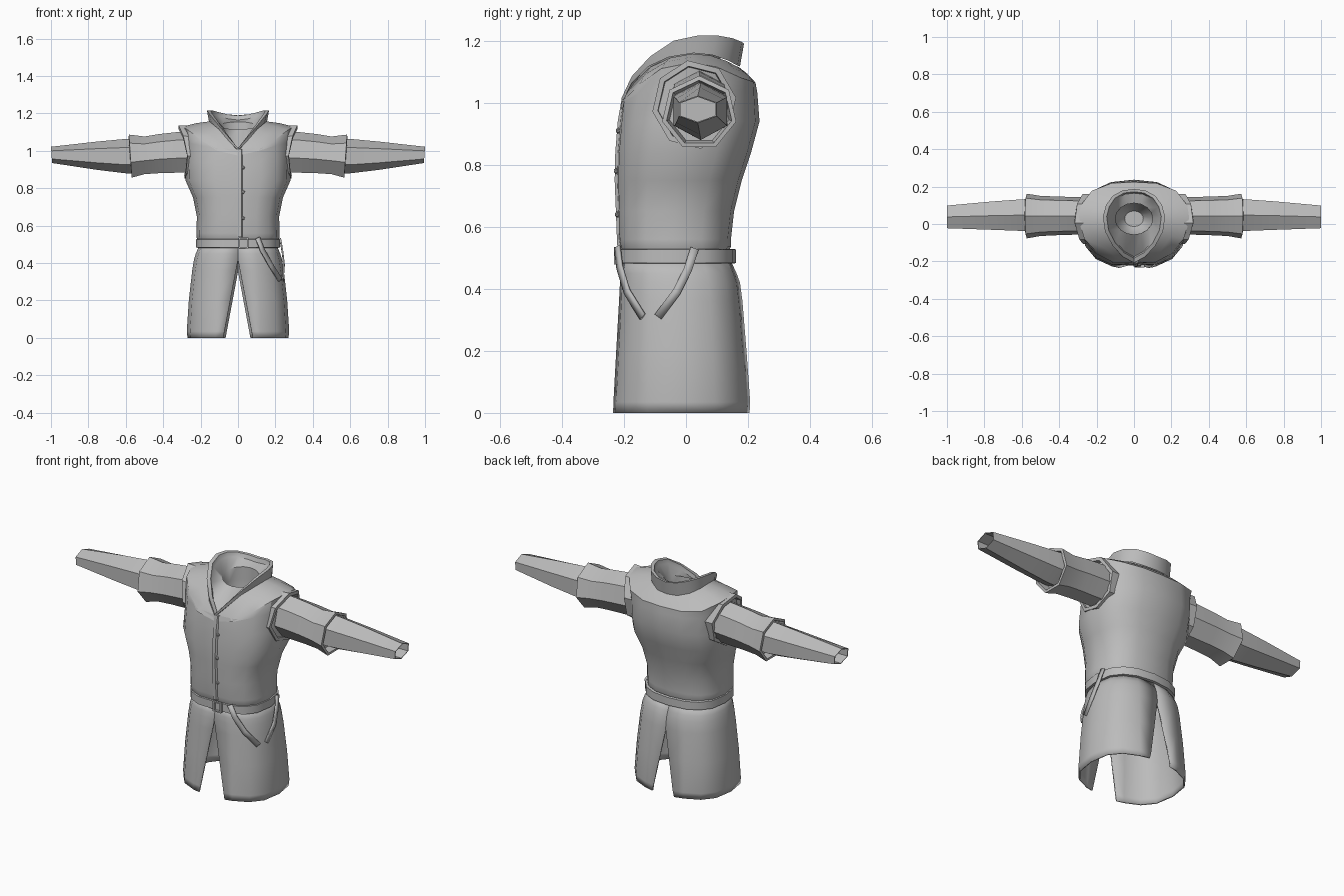
import bpy, bmesh, math
from mathutils import Vector

if "Cube" in bpy.data.objects:
    bpy.data.objects.remove(bpy.data.objects["Cube"])

cloth = bpy.data.materials.new("grey_cloth")
cloth.diffuse_color = (0.5, 0.5, 0.5, 1)
cloth.use_nodes = True
cloth.node_tree.nodes["Principled BSDF"].inputs["Base Color"].default_value = cloth.diffuse_color


def finish(name, bm, angle=32):
    bmesh.ops.recalc_face_normals(bm, faces=bm.faces)
    me = bpy.data.meshes.new(name)
    bm.to_mesh(me)
    bm.free()
    ob = bpy.data.objects.new(name, me)
    bpy.context.collection.objects.link(ob)
    me.materials.append(cloth)
    bpy.ops.object.select_all(action='DESELECT')
    ob.select_set(True)
    bpy.context.view_layer.objects.active = ob
    bpy.ops.object.shade_smooth_by_angle(angle=math.radians(angle))
    return ob


def loft(name, rings, closed=True, cap_start=False, cap_end=False, loop=False, angle=32):
    """Skin a list of equal-length point rings."""
    bm = bmesh.new()
    vs = [[bm.verts.new(p) for p in r] for r in rings]
    n = len(vs[0])
    pairs = list(zip(vs, vs[1:])) + ([(vs[-1], vs[0])] if loop else [])
    for a, b in pairs:
        for i in range(n if closed else n - 1):
            j = (i + 1) % n
            bm.faces.new((a[i], a[j], b[j], b[i]))
    if cap_start:
        bm.faces.new(vs[0])
    if cap_end:
        bm.faces.new(vs[-1])
    return finish(name, bm, angle)


def solidify(ob, t, offset=-1):
    m = ob.modifiers.new("thickness", 'SOLIDIFY')
    m.thickness, m.offset = t, offset


def half(hw, yf, yb, z, dent=0.008):
    """Nine points from front centre to back centre on the +x side."""
    c, r = (yf + yb) / 2, (yb - yf) / 2
    pts = []
    for i in range(9):
        a = math.pi * i / 8
        co = math.cos(a)
        y = c - r * math.copysign(abs(co) ** 0.75, co)
        x = hw * abs(math.sin(a)) ** 0.85 if 0 < i < 8 else 0
        pts.append((x, y + (dent if i == 0 else 0), z))
    return pts


def full(h):
    return h + [(-x, y, z) for x, y, z in h[7:0:-1]]


def mix(a, b, t, lift=0):
    return [tuple(Vector(p).lerp(Vector(q), t) + Vector((0, 0, lift))) for p, q in zip(a, b)]


# Vest torso: waist to shoulders to neck seam
shoulder = [(0, -.207, .975), (.11, -.208, 1.0), (.2, -.15, 1.06), (.265, -.08, 1.11), (.297, .02, 1.13),
            (.285, .10, 1.115), (.225, .178, 1.08), (.12, .218, 1.067), (0, .224, 1.065)]
neck = [(0, -.2, 1.0), (.055, -.17, 1.06), (.1, -.115, 1.115), (.135, -.05, 1.145), (.15, .02, 1.158),
        (.145, .08, 1.152), (.115, .13, 1.135), (.06, .162, 1.118), (0, .17, 1.115)]
torso = [half(.205, -.205, .13, .50), half(.222, -.22, .145, .537), half(.222, -.224, .145, .56),
         half(.22, -.226, .155, .65), half(.24, -.23, .18, .75), half(.28, -.228, .21, .84),
         half(.278, -.22, .237, .94), half(.28, -.208, .232, 1.02)]
torso[-1] = mix(torso[-1], shoulder, .25)
torso += [shoulder, mix(shoulder, neck, .5, .004), neck]
loft("vest_torso", [full(h) for h in torso], cap_start=True)

# Standing collar with V front and inner neckline
base = [(x * 1.04, y - .006 if y < 0 else y + .004, z + .002) for x, y, z in neck]
top = [(0, -.208, 1.015), (.06, -.175, 1.085), (.115, -.115, 1.15), (.155, -.04, 1.2), (.166, .04, 1.217),
       (.15, .1, 1.217), (.115, .15, 1.208), (.06, .18, 1.196), (0, .187, 1.19)]
inner = [(x * .88, y * .9 + .004, z - .002) for x, y, z in top]
inner2 = [(x * .84, y * .86 + .004, z - .025) for x, y, z in top]
hole = []
for i in range(9):
    a = math.pi * i / 8
    hole.append((.1 * math.sin(a) if 0 < i < 8 else 0, .028 - .084 * math.cos(a), 1.135 - .02 * math.cos(a)))
deep = [(x * 1.02, y, z - .07) for x, y, z in hole]
deep2 = [(x * .95, y, z - .2) for x, y, z in hole]
bowl = [(x * .5, .014 + y * .5, .87) for x, y, z in hole]
loft("collar", [full(h) for h in (base, top, inner, inner2, hole, deep, deep2, bowl)], cap_end=True, angle=45)

# Skirt: two panels, open at the front and back slits
profile = [(.50, .205, -.205, .14), (.45, .226, -.213, .163), (.42, .235, -.217, .174), (.36, .245, -.22, .182),
           (.2, .263, -.229, .195), (.035, .274, -.238, .207), (.0, .27, -.239, .205)]
for side, label in ((1, "right"), (-1, "left")):
    rows = []
    for z, hw, yf, yb in profile:
        h = half(hw, yf, yb, z, .004)
        h[0] = (max(0, .08 * (1 - z / .42)), h[0][1], z)
        h[8] = (max(0, .068 * (1 - z / .36)), h[8][1], z)
        rows.append([(x * side, y, zz) for x, y, zz in h])
    ob = loft("skirt_panel_" + label, rows, closed=False)
    # inward thickness: make sure the normals face outward
    mid = max(ob.data.polygons, key=lambda p: p.center.x * side)
    if mid.normal.x * side < 0:
        ob.data.flip_normals()
    solidify(ob, .008)

# Belt
belt = []
for (hw, yf, yb), z in (((.21, -.21, .148), .481), ((.224, -.226, .162), .483),
                        ((.224, -.226, .162), .527), ((.21, -.21, .148), .529)):
    belt.append(full(half(hw, yf, yb, z)))
loft("belt", belt, loop=True)


def box(name, c, s):
    bm = bmesh.new()
    bmesh.ops.create_cube(bm, size=1)
    for v in bm.verts:
        v.co = Vector([c[k] + v.co[k] * s[k] for k in range(3)])
    return finish(name, bm)


# Buckle frame
for k, (dx, dz, sx, sz) in enumerate(((-.022, 0, .008, .055), (.022, 0, .008, .055),
                                      (0, .025, .05, .007), (0, -.025, .05, .007))):
    box("buckle_bar_%d" % k, (.03 + dx, -.226, .507 + dz), (sx, .012, sz))

# Front placket edge and buttons
line = [(.54, -.217), (.65, -.221), (.75, -.225), (.84, -.223), (.94, -.215), (1.01, -.203)]
loft("placket", [[(-.002, y - .003, z), (.018, y - .005, z), (.026, y + .006, z), (-.002, y + .006, z)]
                 for z, y in line], cap_start=True, cap_end=True)
for k, (z, y) in enumerate(((.91, -.219), (.78, -.226), (.64, -.222))):
    bm = bmesh.new()
    bmesh.ops.create_icosphere(bm, subdivisions=1, radius=.01)
    for v in bm.verts:
        v.co = Vector((v.co.x + .028, v.co.y * .8 + y, v.co.z + z))
    finish("button_%d" % k, bm)


# Hanging belt straps: ribbons of even width
def strap(name, pts, normal, w=.027):
    pts = [Vector(p) for p in pts]
    rows = []
    for i, p in enumerate(pts):
        d = (pts[min(i + 1, len(pts) - 1)] - pts[max(i - 1, 0)]).normalized()
        s = d.cross(Vector(normal)).normalized() * w / 2
        rows.append([p - s, p + s])
    solidify(loft(name, rows, closed=False), .008, 0)


strap("front_strap", [(.105, -.222, .535), (.13, -.214, .47), (.175, -.19, .39), (.225, -.14, .31)], (.6, -.8, 0))
strap("side_strap", [(.226, .028, .53), (.238, .005, .46), (.246, -.03, .39), (.24, -.09, .31)], (1, 0, 0))


# Arms: armhole rim, wide upper sleeve, narrow forearm sleeve
def ring(x, y0, y1, z0, z1, n, phase=0.0, lean=0.0, k=1.0, bend=0.0):
    pts = []
    for i in range(n):
        a = 2 * math.pi * (i + phase) / n
        c, s = math.cos(a), math.sin(a)
        pts.append((x + lean * s - bend * c * c, (y0 + y1) / 2 + k * c * (y1 - y0) / 2,
                    (z0 + z1) / 2 + k * s * (z1 - z0) / 2))
    return pts


rim = (-.11, .163, .85, 1.138, 8, .2)
cuff = (-.08, .165, .845, 1.087, 7, .75)
wrist = (-.032, .108, .935, 1.022, 6, .5)
arm_parts = {
    "armhole_rim": [ring(.22, *rim, .02, .97, .03), ring(.302, *rim, .016, 1, .03),
                    ring(.304, *rim, .016, .87, .03), ring(.272, *rim, .01, .84, .03)],
    "upper_sleeve": [ring(.25, -.06, .145, .875, 1.105, 7, .75), ring(.33, -.06, .147, .872, 1.1, 7, .75),
                     ring(.42, -.063, .15, .87, 1.09, 7, .75), ring(.5, -.067, .153, .865, 1.077, 7, .75),
                     ring(.575, *cuff, .008), ring(.577, *cuff, .008, .88), ring(.53, *cuff, 0, .8)],
    "forearm_sleeve": [ring(.53, -.054, .148, .88, 1.067, 6, .5), ring(.6, -.05, .145, .88, 1.064, 6, .5),
                       ring(.75, -.043, .133, .898, 1.05, 6, .5), ring(.997, *wrist, .003),
                       ring(.997, *wrist, .003, .92), ring(.7, *wrist, 0, .92)],
}
for side, label in ((1, "right"), (-1, "left")):
    for part, rings in arm_parts.items():
        loft("%s_%s" % (part, label), [[(x * side, y, z) for x, y, z in r] for r in rings],
             cap_start=True, cap_end=True, angle=28)
